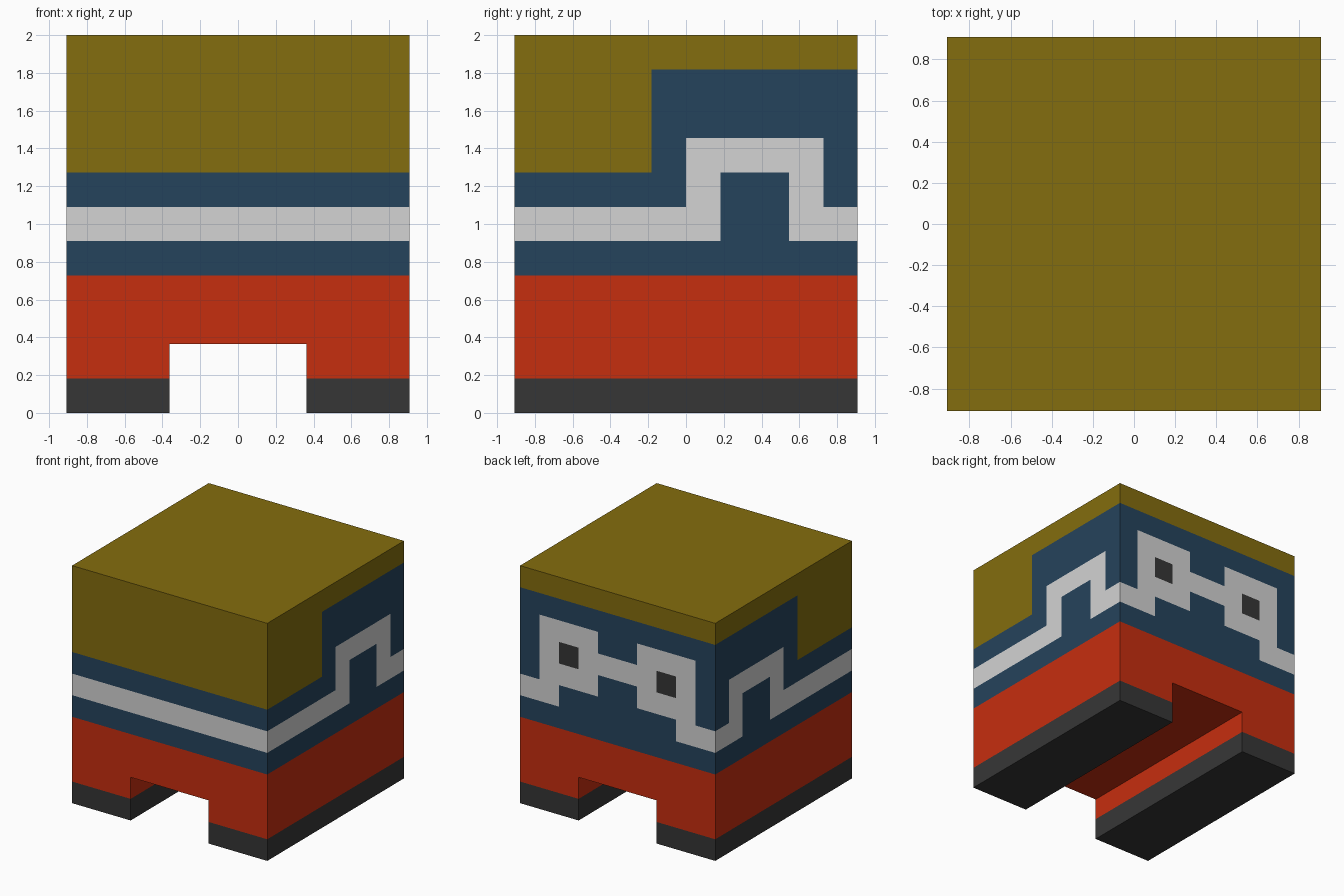
import bpy, bmesh, math
from mathutils import Vector

if "Cube" in bpy.data.objects:
    bpy.data.objects.remove(bpy.data.objects["Cube"])

U = 2 / 11  # one square: the block is 10 x 10 x 11 squares


def linear(c):
    c /= 255
    return c / 12.92 if c <= 0.04045 else ((c + 0.055) / 1.055) ** 2.4


# Colours (sRGB), keyed by the letter used in the patterns
COLOURS = {
    "O": ("olive", (132, 109, 14)),
    "B": ("navy blue", (37, 67, 92)),
    "W": ("light grey", (211, 211, 211)),
    "R": ("red", (198, 46, 15)),
    "K": ("charcoal", (54, 54, 54)),
}
KEYS = list(COLOURS)

# Painted bands, rows from the top square (10) down to square 4
FRONT = ["O" * 10] * 4 + ["B" * 10, "W" * 10, "B" * 10]
SIDE = ["OOOOOOOOOO",   # read front to back
        "OOOOBBBBBB",
        "OOOOBBBBBB",
        "OOOOBWWWWB",
        "BBBBBWBBWB",
        "WWWWWWBBWW",
        "BBBBBBBBBB"]
BACK = ["OOOOOOOOOO",
        "BBBBBBBBBB",
        "BWWWBBWWWB",
        "BWKWWWWKWB",
        "BWWWBBWWWB",
        "WWBBBBBBWW",
        "BBBBBBBBBB"]


def colour_key(centre, normal):
    x, y, z = centre
    if z < 0.99:
        return "K"          # soles
    if z < 4:
        return "R"          # lower body and channel
    if normal.z > 0.5:
        return "O"          # top
    row = 10 - math.floor(z)
    if normal.y < -0.5:
        return FRONT[row][math.floor(x + 5)]
    if normal.y > 0.5:
        return BACK[row][math.floor(x + 5)]
    return SIDE[row][math.floor(y + 5)]


# Block with a channel between the two legs: front profile pushed to the back
bm = bmesh.new()
profile = [(-5, 0), (-2, 0), (-2, 2), (2, 2), (2, 0), (5, 0), (5, 11), (-5, 11)]
face = bm.faces.new([bm.verts.new((x, -5, z)) for x, z in profile])
out = bmesh.ops.extrude_face_region(bm, geom=[face])
bmesh.ops.translate(bm, vec=(0, 10, 0),
                    verts=[v for v in out["geom"] if isinstance(v, bmesh.types.BMVert)])

# Cut into squares so the painted faces follow the grid
for axis, start, stop in ((0, -4, 5), (1, -4, 5), (2, 1, 11)):
    for i in range(start, stop):
        point, normal = Vector(), Vector()
        point[axis], normal[axis] = i, 1
        bmesh.ops.bisect_plane(bm, geom=bm.verts[:] + bm.edges[:] + bm.faces[:],
                               dist=1e-4, plane_co=point, plane_no=normal)
bmesh.ops.recalc_face_normals(bm, faces=bm.faces[:])

# Paint by position and direction
for f in bm.faces:
    f.material_index = KEYS.index(colour_key(f.calc_center_median(), f.normal))
bmesh.ops.scale(bm, vec=(U, U, U), verts=bm.verts[:])

mesh = bpy.data.meshes.new("body")
bm.to_mesh(mesh)
bm.free()
for name, rgb in COLOURS.values():
    mat = bpy.data.materials.new(name)
    mat.diffuse_color = (*[linear(c) for c in rgb], 1)
    mat.use_nodes = True
    mat.node_tree.nodes["Principled BSDF"].inputs["Base Color"].default_value = mat.diffuse_color
    mesh.materials.append(mat)
bpy.context.collection.objects.link(bpy.data.objects.new("body", mesh))
